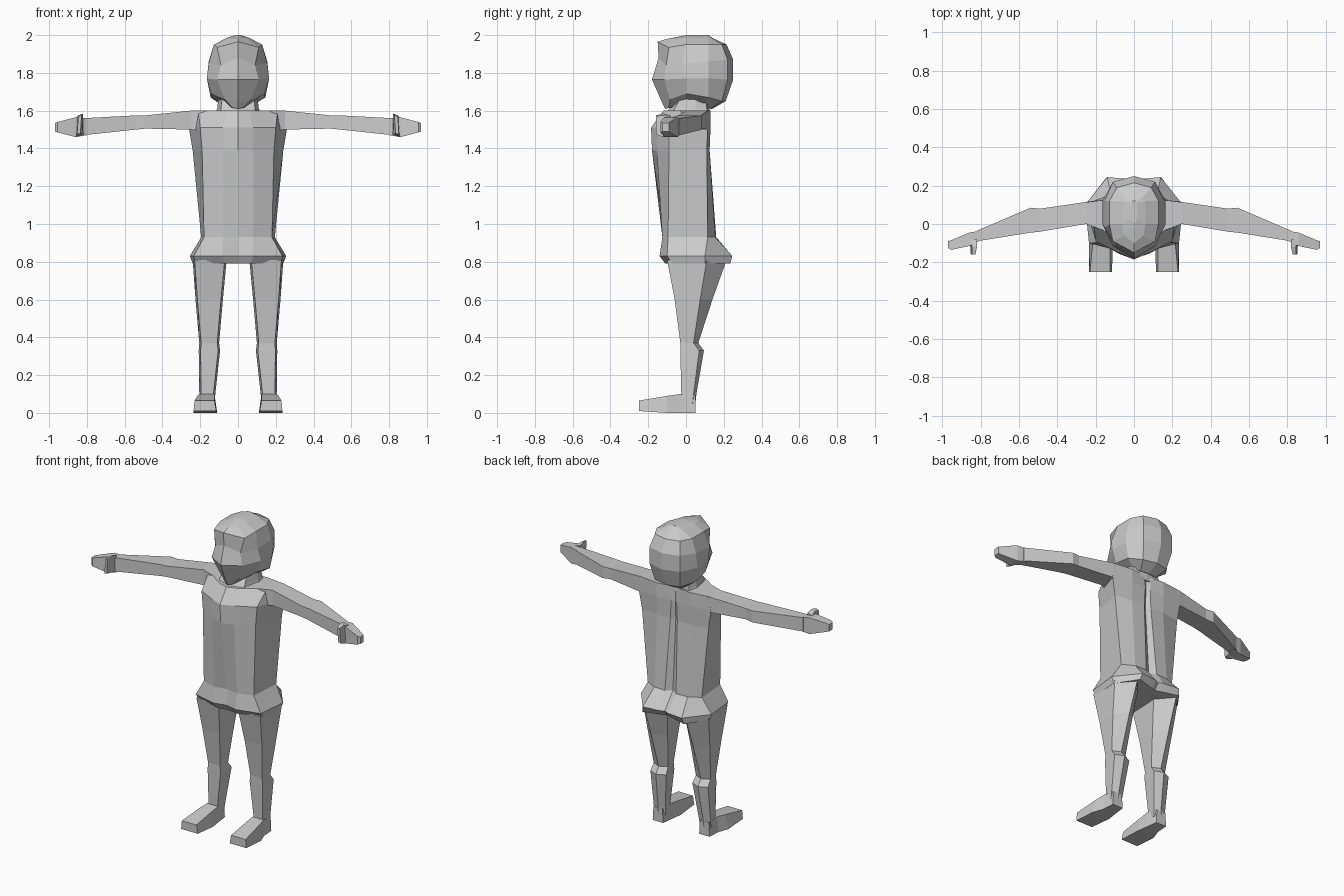
import bpy, bmesh

cube = bpy.data.objects.get("Cube")
if cube:
    bpy.data.objects.remove(cube, do_unlink=True)

grey = bpy.data.materials.new("plain_grey")
grey.use_nodes = True
GREY = (0.6, 0.6, 0.6, 1)
grey.diffuse_color = GREY
grey.node_tree.nodes["Principled BSDF"].inputs["Base Color"].default_value = GREY


def loft(name, rings, flip=1):
    """Skin a list of equal-length point rings and cap both ends."""
    bm = bmesh.new()
    rows = [[bm.verts.new((x * flip, y, z)) for x, y, z in r] for r in rings]
    n = len(rows[0])
    for a, b in zip(rows, rows[1:]):
        for i in range(n):
            j = (i + 1) % n
            bm.faces.new((a[i], a[j], b[j], b[i]))
    bm.faces.new(rows[0])
    bm.faces.new(rows[-1])
    bmesh.ops.recalc_face_normals(bm, faces=bm.faces)
    me = bpy.data.meshes.new(name)
    bm.to_mesh(me)
    bm.free()
    me.materials.append(grey)
    ob = bpy.data.objects.new(name, me)
    bpy.context.scene.collection.objects.link(ob)
    return ob


def whole(half):
    """Close a half outline (front centre to back centre) across x = 0."""
    return half + [(-x, y, z) for x, y, z in half[-2:0:-1]]


def level(z, *pts):
    return whole([(x, y, z) for x, y in pts])


def pair(name, rings):
    for side, flip in (("left", 1), ("right", -1)):
        loft(f"{side}_{name}", rings, flip)


# Torso, with ridged chest, spine groove and flared hips
loft("torso", [
    level(0.79, (0, -.10), (.07, -.11), (.23, -.07), (.24, .10), (.15, .235), (.03, .20), (0, .19)),
    level(0.83, (0, -.12), (.08, -.14), (.235, -.10), (.255, .10), (.14, .245), (.03, .235), (0, .22)),
    level(0.93, (0, -.11), (.08, -.125), (.18, -.095), (.195, .115), (.12, .155), (.04, .16), (0, .135)),
    level(1.39, (0, -.18), (.08, -.155), (.19, -.09), (.24, .11), (.12, .125), (.025, .125), (0, .105)),
    level(1.51, (0, -.185), (.08, -.15), (.20, -.09), (.26, .115), (.12, .13), (.02, .125), (0, .11)),
    level(1.60, (0, -.12), (.06, -.10), (.21, .0), (.24, .115), (.12, .13), (.03, .12), (0, .11)),
])

# Neck
loft("neck", [
    level(1.57, (0, -.12), (.09, -.08), (.13, .05), (.11, .12), (0, .12)),
    level(1.61, (0, -.09), (.09, -.06), (.11, .05), (.10, .11), (0, .125)),
    level(1.70, (0, -.02), (.08, -.01), (.10, .05), (.08, .10), (0, .12)),
])

# Head, as stacked outlines with a centre ridge on the face
loft("head", [whole(h) for h in (
    [(0, -.11, 1.61), (.03, -.09, 1.615), (.07, .0, 1.645), (.08, .09, 1.63), (.06, .13, 1.61), (0, .14, 1.61)],
    [(0, -.125, 1.64), (.07, -.085, 1.66), (.14, .0, 1.69), (.145, .12, 1.67), (.09, .19, 1.65), (0, .21, 1.65)],
    [(0, -.18, 1.765), (.11, -.115, 1.765), (.165, .0, 1.77), (.165, .12, 1.77), (.11, .22, 1.765), (0, .25, 1.765)],
    [(0, -.145, 1.88), (.09, -.105, 1.84), (.155, -.02, 1.85), (.155, .12, 1.86), (.11, .22, 1.87), (0, .25, 1.87)],
    [(0, -.15, 1.965), (.11, -.09, 1.935), (.128, .0, 1.95), (.128, .12, 1.95), (.09, .19, 1.95), (0, .215, 1.95)],
    [(0, -.10, 1.98), (.05, -.06, 1.98), (.06, .0, 1.985), (.06, .12, 1.985), (.04, .135, 1.985), (0, .14, 1.985)],
    [(0, .0, 2.0), (.01, .01, 2.0), (.015, .03, 2.0), (.015, .11, 2.0), (.01, .12, 2.0), (0, .12, 2.0)],
)])


# Arms and hands: sections along x given as front, back, bottom, top
def slab(x, front, back, low, high):
    return [(x, front, low), (x, back, low), (x, back, high), (x, front, high)]


pair("arm", [slab(*s) for s in (
    (.17, -.03, .11, 1.49, 1.60), (.25, .0, .115, 1.50, 1.60),
    (.49, -.04, .08, 1.505, 1.575), (.54, -.045, .085, 1.50, 1.575),
    (.82, -.09, -.035, 1.47, 1.56))])
pair("hand", [slab(*s) for s in (
    (.80, -.085, -.035, 1.47, 1.56), (.86, -.115, -.045, 1.46, 1.565),
    (.955, -.135, -.085, 1.485, 1.54), (.97, -.125, -.09, 1.49, 1.535))])
pair("thumb", [
    [(.815, -.08, 1.475), (.86, -.08, 1.465), (.855, -.08, 1.565), (.82, -.08, 1.575)],
    [(.825, -.12, 1.475), (.855, -.12, 1.46), (.845, -.12, 1.575), (.82, -.12, 1.585)],
    [(.835, -.16, 1.48), (.852, -.16, 1.475), (.845, -.16, 1.57), (.828, -.16, 1.575)],
])


# Legs: five-sided sections that bulge at the back of the thigh and knee
def leg_ring(z, inner, outer, front, mid, back):
    centre = (inner + outer) / 2
    return [(inner + .01, front, z), (outer - .01, front, z), (outer, mid, z),
            (centre, back, z), (inner, mid, z)]


pair("leg", [leg_ring(*r) for r in (
    (.81, .06, .24, -.10, .11, .215), (.60, .08, .225, -.06, .075, .14),
    (.37, .10, .205, -.03, .04, .065), (.33, .095, .208, -.03, .07, .095),
    (.10, .12, .205, -.025, .04, .055), (.05, .125, .205, -.02, .035, .05))])


# Feet: sections along y given as bottom and top widths and heights
def foot_ring(y, b0, b1, t0, t1, low, high):
    return [(b0, y, low), (b1, y, low), (t1, y, high), (t0, y, high)]


pair("foot", [foot_ring(*r) for r in (
    (.05, .13, .205, .135, .20, .0, .09),
    (-.03, .12, .21, .125, .205, .0, .10),
    (-.10, .11, .235, .125, .215, .0, .09),
    (-.25, .115, .235, .125, .23, .01, .065))])
